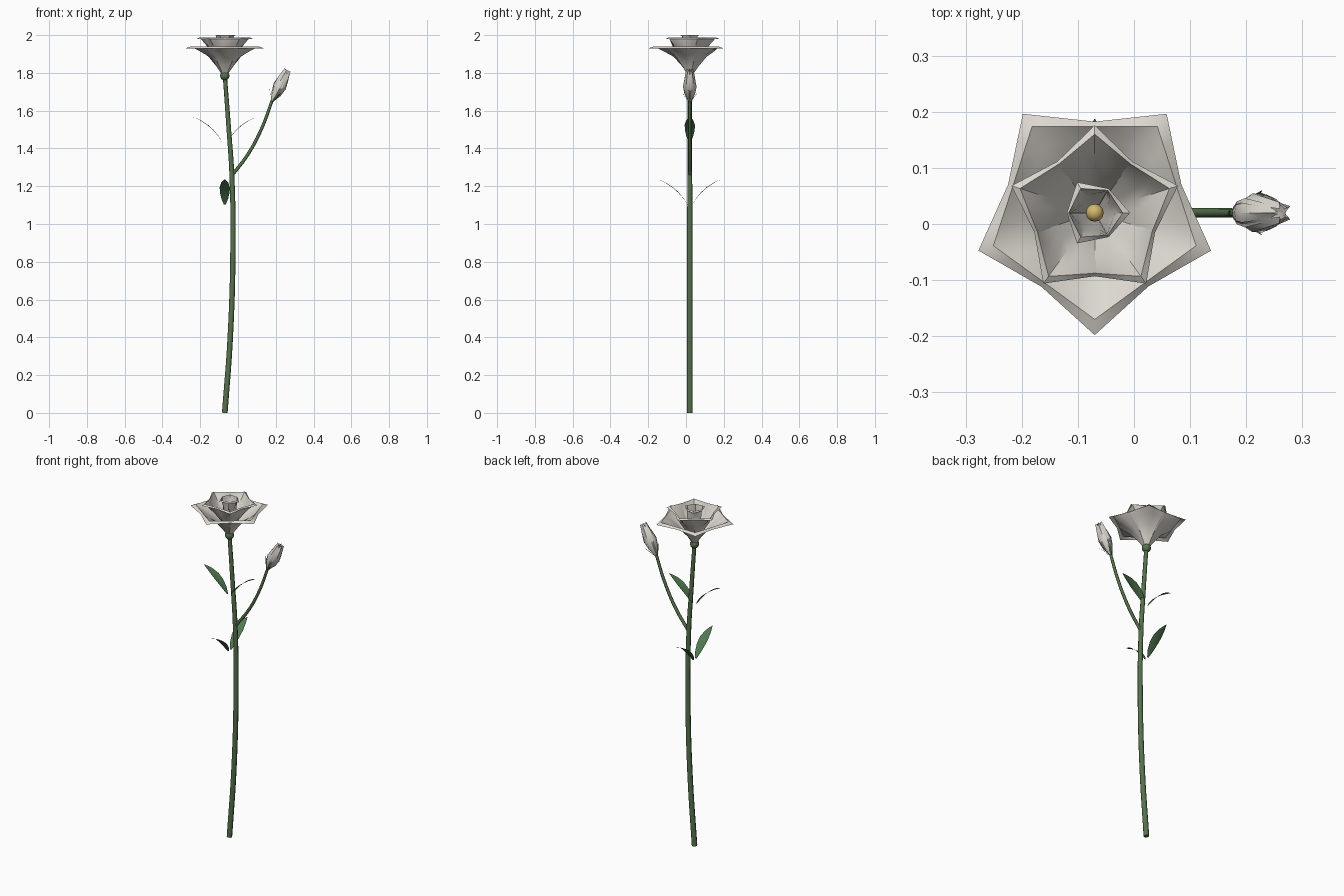
import bpy, math
from mathutils import Matrix, Vector

if "Cube" in bpy.data.objects:
    bpy.data.objects.remove(bpy.data.objects["Cube"])

CX, CY = -0.07, 0.02


def material(name, rgb):
    m = bpy.data.materials.new(name)
    m.diffuse_color = (*rgb, 1)
    m.use_nodes = True
    m.node_tree.nodes["Principled BSDF"].inputs["Base Color"].default_value = m.diffuse_color
    return m


PETAL = material("petal_cream", (0.72, 0.69, 0.63))
STEM = material("stem_green", (0.09, 0.17, 0.07))
LEAF = material("leaf_green", (0.08, 0.19, 0.08))
GOLD = material("centre_yellow", (0.65, 0.48, 0.15))


def smooth(ob, angle=35):
    bpy.ops.object.select_all(action='DESELECT')
    ob.select_set(True)
    bpy.context.view_layer.objects.active = ob
    bpy.ops.object.shade_smooth_by_angle(angle=math.radians(angle))


def whorl(name, rows, angles, matrix, mat, cols=6, cup=0.0):
    """Blades round an axis; each row is (edge radius, mid radius, height, half width)."""
    verts, faces = [], []
    for a in angles:
        turn = matrix @ Matrix.Rotation(math.radians(a), 4, 'Z')
        start = len(verts)
        for re, rm, h, w in rows:
            for j in range(cols + 1):
                u = 2 * j / cols - 1
                r = rm + (re - rm) * abs(u)
                verts.append(turn @ Vector((r, u * w, h + cup * w * u * u)))
        for i in range(len(rows) - 1):
            for j in range(cols):
                p = start + i * (cols + 1) + j
                faces.append((p, p + cols + 1, p + cols + 2, p + 1))
    me = bpy.data.meshes.new(name)
    me.from_pydata(verts, [], faces)
    me.materials.append(mat)
    ob = bpy.data.objects.new(name, me)
    bpy.context.collection.objects.link(ob)
    smooth(ob)
    return ob


def tube(name, pts):
    cu = bpy.data.curves.new(name, 'CURVE')
    cu.dimensions = '3D'
    cu.bevel_depth, cu.bevel_resolution = 1.0, 2
    cu.resolution_u = 6
    cu.use_fill_caps = True
    sp = cu.splines.new('BEZIER')
    sp.bezier_points.add(len(pts) - 1)
    for bp, (x, z, r) in zip(sp.bezier_points, pts):
        bp.co, bp.radius = (x, CY, z), r
        bp.handle_left_type = bp.handle_right_type = 'AUTO'
    cu.materials.append(STEM)
    bpy.context.collection.objects.link(bpy.data.objects.new(name, cu))


def ball(name, loc, r, mat):
    bpy.ops.mesh.primitive_uv_sphere_add(segments=12, ring_count=8, radius=r, location=loc)
    ob = bpy.context.object
    ob.name = name
    ob.data.materials.append(mat)
    smooth(ob)


# stem and side branch
tube("stem", [(-0.07, 0, .015), (-0.041, 0.4, .0145), (-0.027, 0.85, .014),
              (-0.032, 1.25, .013), (-0.05, 1.52, .012), (-0.07, 1.79, .011)])
tube("bud_branch", [(-0.03, 1.26, .009), (0.05, 1.365, .009),
                    (0.125, 1.505, .0085), (0.183, 1.66, .008)])

# flower head: base, three rings of petals, centre
ball("flower_base", (CX, CY, 1.785), 0.025, STEM)
ball("flower_centre", (CX, CY, 1.95), 0.016, GOLD)
head = Matrix.Translation((CX, CY, 0))
fives = [72 * i for i in range(5)]
whorl("outer_petals",
      [(.012, .012, 1.79, .009), (.038, .04, 1.835, .028), (.07, .085, 1.885, .055),
       (.105, .145, 1.918, .085), (.122, .19, 1.94, .093), (.13, .218, 1.93, .097)],
      [a - 90 for a in fives], head, PETAL)
whorl("middle_petals",
      [(.01, .01, 1.80, .008), (.035, .037, 1.86, .026), (.065, .08, 1.92, .05),
       (.08, .12, 1.965, .062), (.085, .14, 1.987, .066), (.09, .156, 1.98, .068)],
      [a + 90 for a in fives], head, PETAL)
whorl("inner_petals",
      [(.006, .006, 1.82, .010), (.020, .024, 1.90, .034), (.022, .036, 1.96, .038),
       (.023, .05, 2.0, .040), (.025, .063, 1.994, .043)],
      [0, 120, 240], head, PETAL)

# bud on the branch, with sepals
bud = Matrix.Translation((0.18, CY, 1.65)) @ Matrix.Rotation(math.radians(27), 4, 'Y')
whorl("bud_petals",
      [(.005, .005, 0, .005), (.020, .024, .045, .020), (.026, .036, .09, .026),
       (.019, .028, .14, .019), (.008, .020, .185, .002)],
      [a + 36 for a in fives], bud, PETAL, 4)
whorl("bud_sepals",
      [(.007, .007, -.004, .004), (.022, .023, .025, .006), (.045, .046, .06, .0008)],
      [60, 180, 300], bud, LEAF, 2)

# two crossed pairs of leaves
blade = [(.012, .012, 0, .005), (.032, .032, .03, .018), (.06, .06, .063, .026),
         (.09, .09, .09, .027), (.125, .125, .114, .019), (.15, .15, .127, .009),
         (.167, .167, .134, .001)]
for name, z, angles in (("upper_leaves", 1.432, (0, 180)), ("lower_leaves", 1.102, (90, 270))):
    whorl(name, blade, angles, Matrix.Translation((CX, CY, z)), LEAF, 4, 0.12)
